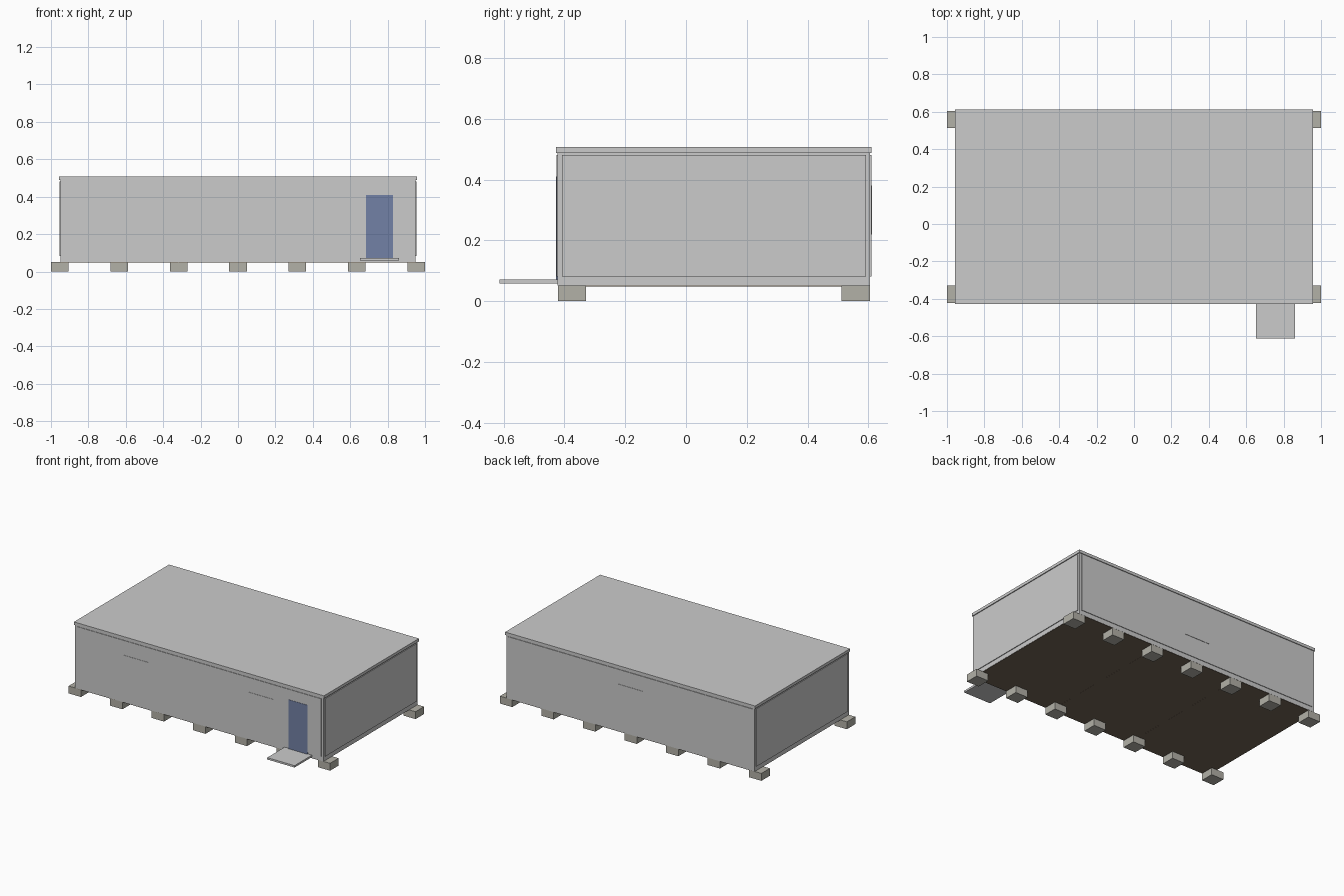
import bpy

if "Cube" in bpy.data.objects:
    bpy.data.objects.remove(bpy.data.objects["Cube"])


def material(name, color):
    m = bpy.data.materials.new(name)
    m.diffuse_color = (*color, 1)
    m.use_nodes = True
    m.node_tree.nodes["Principled BSDF"].inputs["Base Color"].default_value = m.diffuse_color
    return m


def box(name, x, y, z, mat=None):
    """Axis-aligned box from (min, max) ranges."""
    bpy.ops.mesh.primitive_cube_add(
        size=1, location=[(a + b) / 2 for a, b in (x, y, z)])
    ob = bpy.context.object
    ob.name = name
    ob.scale = [b - a for a, b in (x, y, z)]
    bpy.ops.object.transform_apply(location=False, rotation=False, scale=True)
    if mat:
        ob.data.materials.append(mat)
    return ob


blue = material("door_blue", (0.17, 0.22, 0.38))
brown = material("floor_brown", (0.17, 0.13, 0.09))
concrete = material("concrete", (0.45, 0.44, 0.39))

Y0, Y1 = -0.423, 0.606          # front and back of the frame

# Frame, roof slab and three floor plates
box("building_frame", (-0.95, 0.95), (Y0, Y1), (0.051, 0.495))
box("roof", (-0.956, 0.956), (-0.427, 0.611), (0.488, 0.508))
for i in range(3):
    x = -0.949 + i * 0.6327
    box("floor_plate", (x, x + 0.6322), (Y0 + 0.001, Y1 - 0.001),
        (0.049, 0.053), brown)

# Slightly raised wall panels
PZ = (0.082, 0.481)
box("front_panel", (-0.934, 0.934), (-0.4265, -0.40), PZ)
box("back_panel", (-0.934, 0.934), (0.59, 0.610), PZ)
for name, s in (("right_panel", 1), ("left_panel", -1)):
    box(name, sorted((s * 0.94, s * 0.955)), (-0.408, 0.593), PZ)

# Windows, door and entrance step
for cx in (-0.48, 0.475):
    box("front_window", (cx - 0.095, cx + 0.095), (-0.4285, -0.42), (0.22, 0.38))
box("back_window", (-0.095, 0.095), (0.60, 0.6125), (0.22, 0.38))
box("door", (0.685, 0.83), (-0.4285, -0.42), (0.07, 0.41), blue)
box("entrance_step", (0.653, 0.862), (-0.613, -0.423), (0.058, 0.071))

# Foundation blocks in two rows
for i in range(7):
    cx = -0.953 + i * 0.953 / 3
    for y in ((-0.422, -0.329), (0.512, 0.605)):
        box("foundation_block", (cx - 0.047, cx + 0.047), y, (0, 0.051), concrete)
